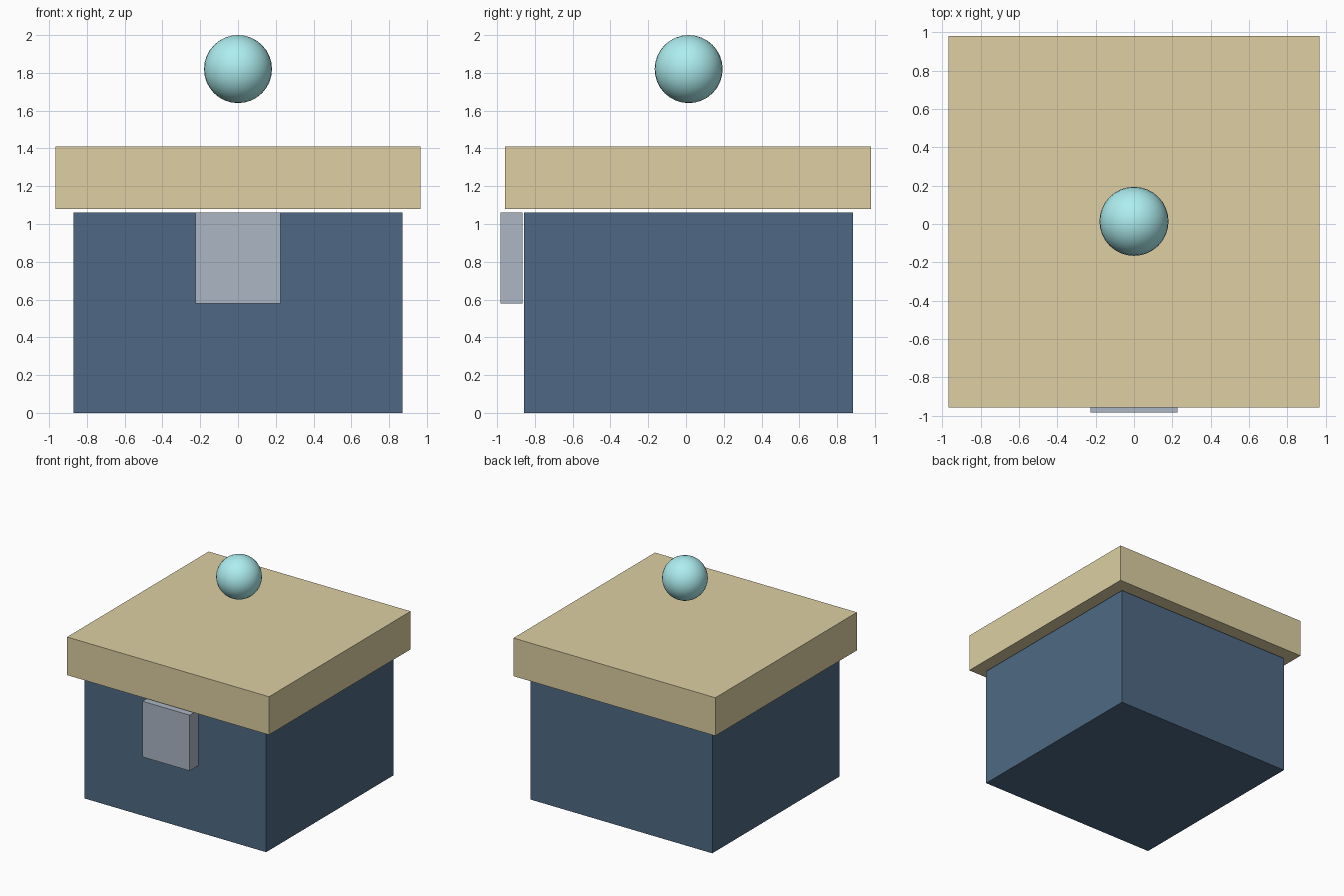
import bpy

if "Cube" in bpy.data.objects:
    bpy.data.objects.remove(bpy.data.objects["Cube"])


def linear(c):
    c /= 255
    return c / 12.92 if c <= 0.04045 else ((c + 0.055) / 1.055) ** 2.4


def paint(obj, name, rgb):
    mat = bpy.data.materials.new(name)
    mat.diffuse_color = (*[linear(c) for c in rgb], 1)
    mat.use_nodes = True
    mat.node_tree.nodes["Principled BSDF"].inputs["Base Color"].default_value = mat.diffuse_color
    obj.data.materials.append(mat)


def box(name, lo, hi, rgb):
    centre = [(a + b) / 2 for a, b in zip(lo, hi)]
    bpy.ops.mesh.primitive_cube_add(size=1, location=centre)
    obj = bpy.context.object
    obj.name = name
    obj.scale = [b - a for a, b in zip(lo, hi)]
    bpy.ops.object.transform_apply(location=False, rotation=False, scale=True)
    paint(obj, name + "_colour", rgb)


# Box body, overhanging lid and front latch
box("box_body", (-0.87, -0.857, 0), (0.87, 0.883, 1.062), (78, 105, 131))
box("lid", (-0.967, -0.957, 1.08), (0.967, 0.98, 1.41), (221, 207, 163))
box("latch", (-0.226, -0.983, 0.58), (0.226, -0.865, 1.062), (171, 182, 195))

# Ball hovering above the lid
bpy.ops.mesh.primitive_uv_sphere_add(segments=32, ring_count=16, radius=0.18,
                                     location=(0, 0.014, 1.82))
ball = bpy.context.object
ball.name = "floating_ball"
bpy.ops.object.shade_smooth()
paint(ball, "ball_colour", (174, 238, 240))
